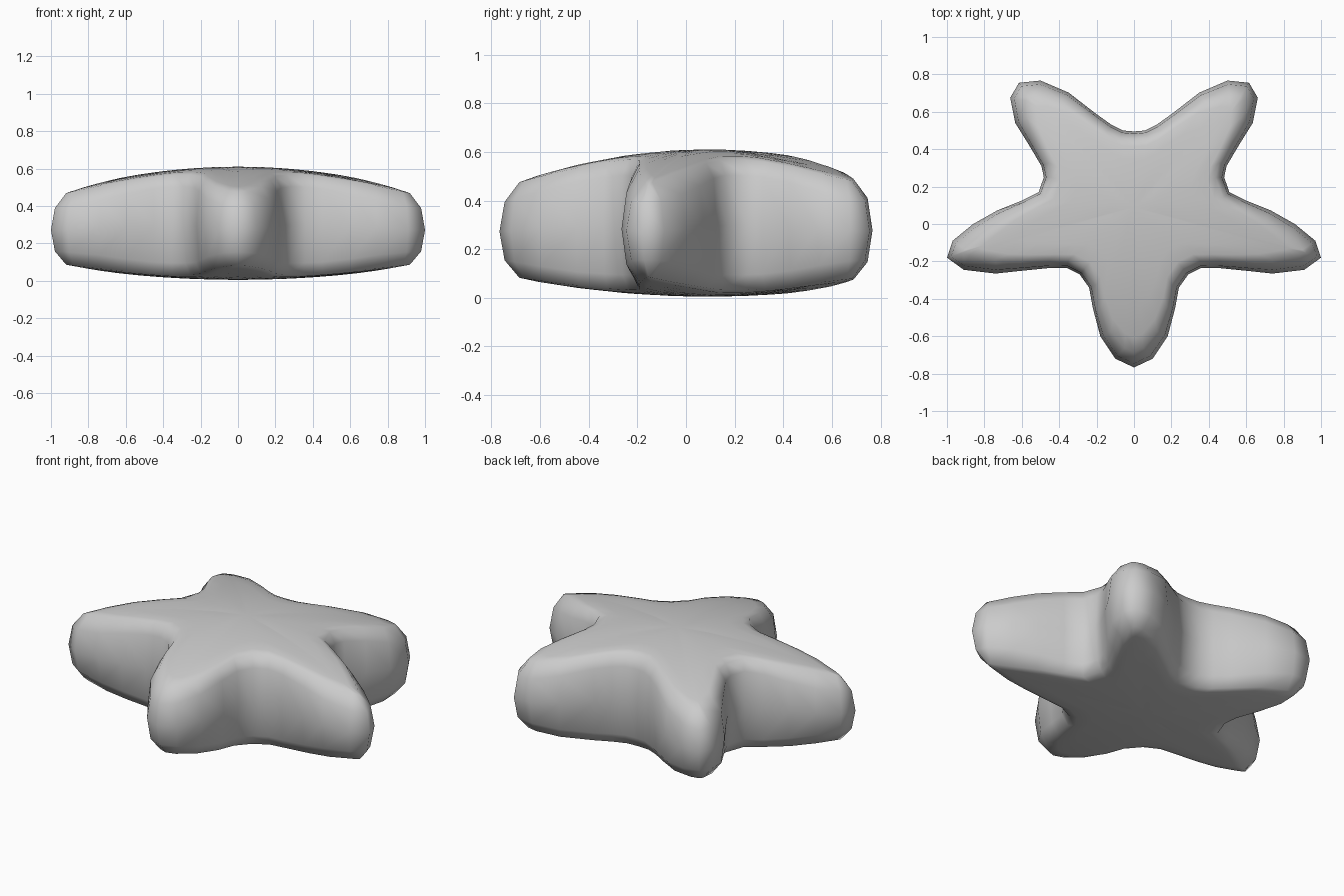
import bpy, bmesh
from mathutils import Vector

cube = bpy.data.objects.get("Cube")
if cube:
    bpy.data.objects.remove(cube)

CENTRE = Vector((0, 0.09))

# Right half of the star outline, from back notch to front tip
half = [(0, .495), (.06, .5), (.12, .53), (.2, .587), (.35, .703), (.5, .767), (.615, .755),
        (.662, .675), (.635, .54), (.56, .42), (.495, .31), (.482, .25), (.51, .17),
        (.6, .125), (.73, .073), (.86, 0), (.97, -.09), (1, -.18), (.91, -.245),
        (.74, -.265), (.6, -.25), (.45, -.235), (.36, -.235), (.29, -.27), (.24, -.34),
        (.22, -.45), (.18, -.6), (.1, -.72), (0, -.767)]
outline = [Vector(p) for p in half] + [Vector((-x, y)) for x, y in half[-2:0:-1]]
count = len(outline)

# How close each outline point is to an arm tip: 0 in the notches, 1 at the tips
tipness = [min(max(((p - CENTRE).length - .6) / .28, 0), 1) for p in outline]


def inset(notch, tip):
    """Move outline points inwards along their normals, further at the tips."""
    ring = []
    for i, p in enumerate(outline):
        before = (p - outline[i - 1]).normalized()
        after = (outline[(i + 1) % count] - p).normalized()
        along = (before + after).normalized()
        distance = notch + (tip - notch) * tipness[i]
        ring.append(p + Vector((along.y, -along.x)) * distance)
    return ring


def height(p, side, k):
    """Height between the middle (k=0) and the domed top or bottom (k=1)."""
    dx, dy = (p.x - CENTRE.x) ** 2, (p.y - CENTRE.y) ** 2
    top = .61 - .15 * dx - .22 * dy
    bottom = .005 + .085 * dx + .125 * dy
    return (top + bottom) / 2 + side * k * (top - bottom) / 2


bm = bmesh.new()


def add_ring(points, side, notch_k, tip_k):
    return [bm.verts.new((p.x, p.y, height(p, side, notch_k + (tip_k - notch_k) * t)))
            for p, t in zip(points, tipness)]


# Rounded walls and domed faces, as rings from the middle to each centre
middle = add_ring(outline, 1, 0, 0)
rim = inset(.045, .085)
for side in (1, -1):
    rings = [middle,
             add_ring(inset(.012, .022), side, .75, .65),
             add_ring(rim, side, .97, .99)]
    for s in (.9, .7, .45, .2):
        rings.append(add_ring([CENTRE + (p - CENTRE) * s for p in rim], side, 1, 1))
    for a, b in zip(rings, rings[1:]):
        for i in range(count):
            j = (i + 1) % count
            bm.faces.new((a[i], a[j], b[j], b[i]))
    hub = bm.verts.new((*CENTRE, height(CENTRE, side, 1)))
    for i in range(count):
        bm.faces.new((rings[-1][i], rings[-1][(i + 1) % count], hub))
bmesh.ops.recalc_face_normals(bm, faces=bm.faces)
for face in bm.faces:
    face.smooth = True

mesh = bpy.data.meshes.new("star_cushion")
bm.to_mesh(mesh)
bm.free()
star = bpy.data.objects.new("star_cushion", mesh)
bpy.context.collection.objects.link(star)

# Single light grey colour
grey = bpy.data.materials.new("light_grey")
grey.use_nodes = True
colour = (.6, .6, .6, 1)
grey.diffuse_color = colour
grey.node_tree.nodes["Principled BSDF"].inputs["Base Color"].default_value = colour
mesh.materials.append(grey)
